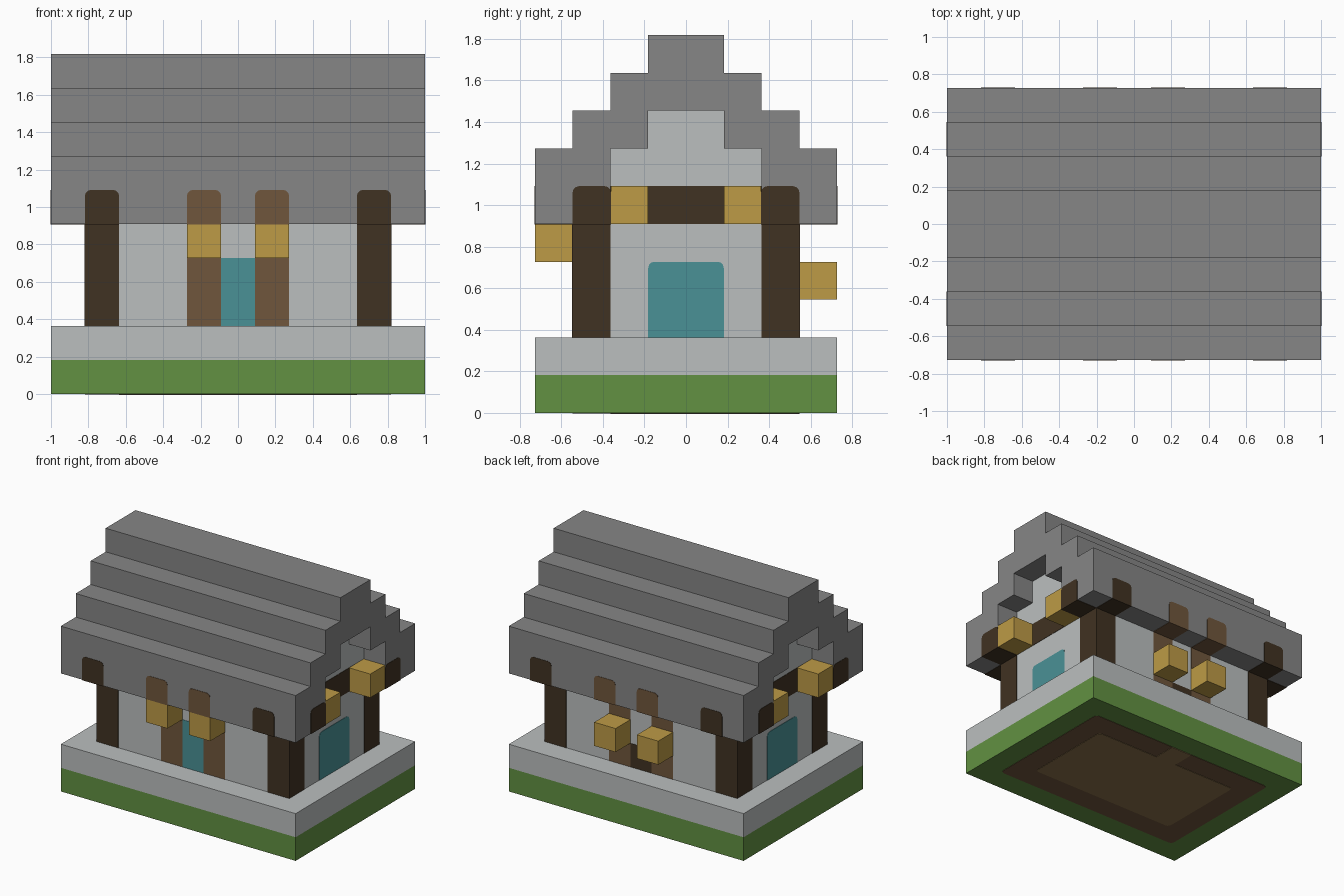
import bpy
import bmesh
from mathutils import Vector

U = 2 / 11    # one building block
E = 0.015     # how far painted plates stand proud, in blocks

cube = bpy.data.objects.get("Cube")
if cube:
    bpy.data.objects.remove(cube)


def material(name, rgb):
    lin = [((c / 255 + 0.055) / 1.055) ** 2.4 for c in rgb] + [1]
    m = bpy.data.materials.new(name)
    m.use_nodes = True
    m.diffuse_color = lin
    m.node_tree.nodes["Principled BSDF"].inputs["Base Color"].default_value = lin
    return m


grass = material("grass_green", (98, 145, 66))
stone = material("pale_stone", (187, 191, 191))
slate = material("roof_grey", (134, 134, 134))
dark_wood = material("dark_wood", (64, 50, 34))
brown_wood = material("brown_wood", (112, 86, 60))
tan = material("tan_floor", (139, 113, 74))
gold = material("lantern_gold", (189, 155, 70))
teal = material("window_teal", (74, 145, 150))


def finish(name, bm, mat):
    bmesh.ops.recalc_face_normals(bm, faces=bm.faces)
    mesh = bpy.data.meshes.new(name)
    bm.to_mesh(mesh)
    bm.free()
    mesh.materials.append(mat)
    obj = bpy.data.objects.new(name, mesh)
    bpy.context.collection.objects.link(obj)
    return obj


def box(name, mat, xs, ys, zs, rounded=None):
    """Box between sorted limits in blocks; rounded = axis of softened edges."""
    bm = bmesh.new()
    bmesh.ops.create_cube(bm, size=1)
    limits = [sorted(xs), sorted(ys), sorted(zs)]
    for v in bm.verts:
        v.co = Vector([(lo if c < 0 else hi) * U for c, (lo, hi) in zip(v.co, limits)])
    if rounded is not None:
        top = limits[2][1] * U - 1e-4
        edges = []
        for e in bm.edges:
            a, b = (v.co for v in e.verts)
            along = abs((a - b).normalized()[rounded]) > 0.9
            if along and (rounded == 2 or a.z > top):
                edges.append(e)
        bmesh.ops.bevel(bm, geom=edges, offset=0.03, segments=3,
                        profile=0.5, affect='EDGES')
    return finish(name, bm, mat)


def prism(name, mat, half, half_length):
    """Mirror a (y, z) half outline across y = 0 and extrude it along x."""
    outline = half + [(-y, z) for y, z in reversed(half)]
    bm = bmesh.new()
    verts = [bm.verts.new((-half_length * U, y * U, z * U)) for y, z in outline]
    face = bm.faces.new(verts)
    ext = bmesh.ops.extrude_face_region(bm, geom=[face])
    moved = [g for g in ext["geom"] if isinstance(g, bmesh.types.BMVert)]
    bmesh.ops.translate(bm, verts=moved, vec=(2 * half_length * U, 0, 0))
    return finish(name, bm, mat)


# Base layers and the floor pattern underneath
box("grass_base", grass, (-5.5, 5.5), (-4, 4), (0, 1))
box("stone_slab", stone, (-5.5, 5.5), (-4, 4), (1, 2))
box("foundation_underside", brown_wood, (-4.5, 4.5), (-3, 3), (-E, 0.1), 2)
box("floor_underside", tan, (-3.5, 3.5), (-2, 2), (-2 * E, 0.1), 2)
box("doorway_underside", tan, (-0.5, 0.5), (1.8, 3), (-2 * E, 0.1))

# Walls with stepped gables
prism("walls", stone, [(3, 2), (3, 6), (2, 6), (2, 7), (1, 7), (1, 8)], 4.5)

# Stepped roof shell
outer = [(4, 5), (4, 7), (3, 7), (3, 8), (2, 8), (2, 9), (1, 9), (1, 10)]
inner = [(1, 8), (1, 7), (2, 7), (2, 5)]
prism("roof", slate, inner + outer, 5.5)

SIDES = (("front", -1), ("back", 1))
ENDS = (("left", 1), ("right", -1))

for side, sy in SIDES:
    # Long beam under the roof, showing at both ends
    box(side + "_beam", dark_wood, (-5.5 - E, 5.5 + E),
        (sy * (2 - E), sy * 3), (5 - E, 6), 0)
    lantern_z = 4 if sy < 0 else 3
    for end, sx in ENDS:
        tag = side + "_" + end
        # Corner pillar, inner post and the rafter ends above them
        box(tag + "_pillar", dark_wood, (sx * 3.5, sx * (4.5 + E)),
            (sy * 2, sy * (3 + E)), (2, 5))
        box(tag + "_post", brown_wood, (sx * 0.5, sx * 1.5),
            (sy * 2, sy * (3 + E)), (2, 5))
        for label, mat, x in (("outer", dark_wood, 3.5), ("inner", brown_wood, 0.5)):
            box(tag + "_" + label + "_rafter", mat, (sx * x, sx * (x + 1)),
                (sy * 3, sy * (4 + E)), (5 - E, 6), 1)
        # Lanterns on the long walls and under the gables
        box(tag + "_wall_lantern", gold, (sx * 0.5, sx * 1.5),
            (sy * 3, sy * 4), (lantern_z, lantern_z + 1))
        box(tag + "_gable_lantern", gold, (sx * 4.5, sx * 5.5),
            (sy * 1, sy * (2 - E)), (5, 6))

# Windows, cross beams and back door
for end, sx in ENDS:
    plate = (sx * 4.4, sx * (4.5 + E))
    box(end + "_window", teal, plate, (-1, 1), (2, 4), 0)
    box(end + "_cross_beam", dark_wood, plate, (-2, 2), (5, 6))
box("front_window", teal, (-0.5, 0.5), (-3 - E, -2.9), (2, 4))
box("back_door", dark_wood, (-0.5, 0.5), (2.9, 3 + E), (2, 3))
